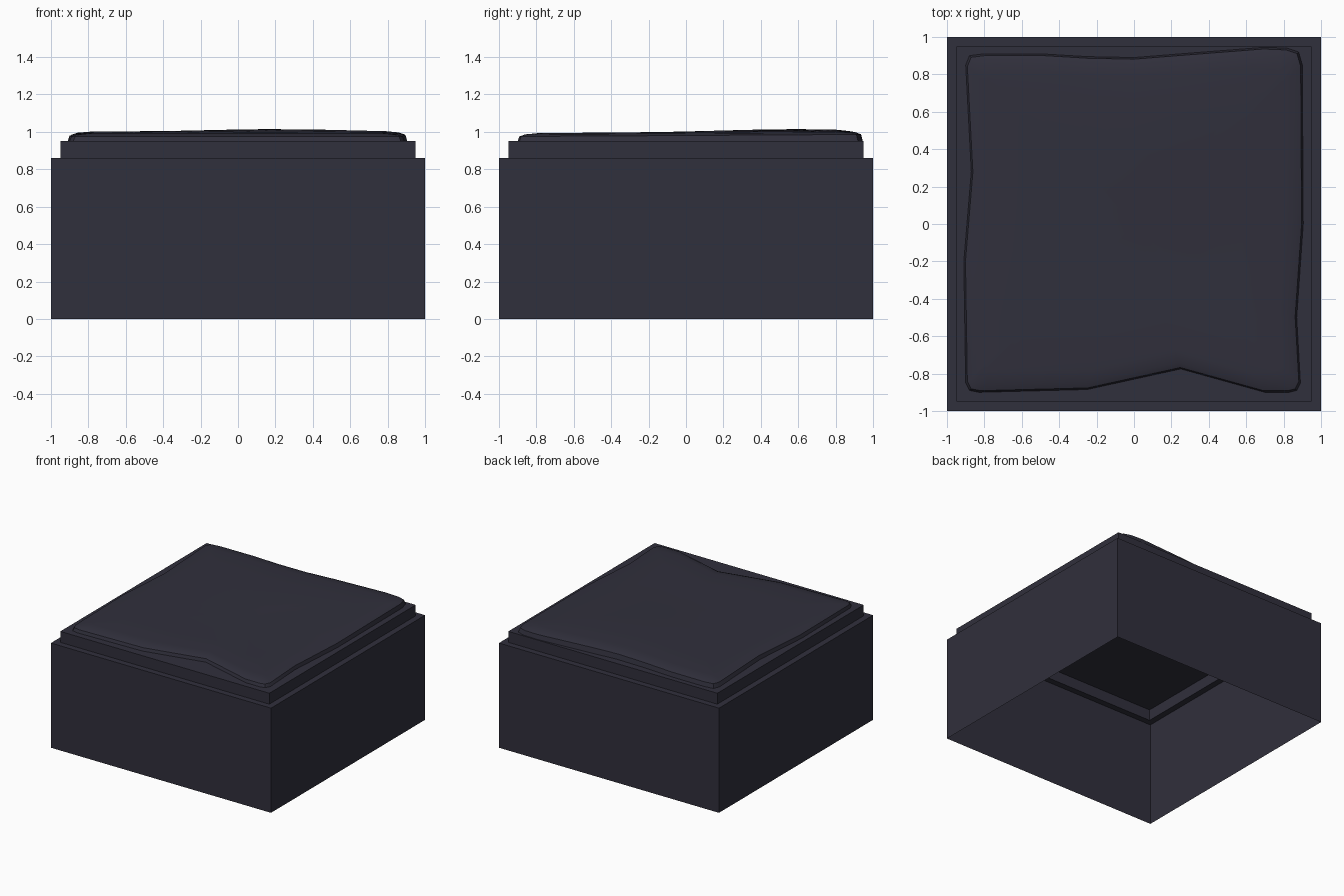
import bpy, bmesh, math

if "Cube" in bpy.data.objects:
    bpy.data.objects.remove(bpy.data.objects["Cube"])

mat = bpy.data.materials.new("dark slate")
mat.diffuse_color = (0.030, 0.029, 0.045, 1)
mat.use_nodes = True
mat.node_tree.nodes["Principled BSDF"].inputs["Base Color"].default_value = mat.diffuse_color


def finish(name, bm, smooth=False):
    bmesh.ops.recalc_face_normals(bm, faces=bm.faces[:])
    me = bpy.data.meshes.new(name)
    bm.to_mesh(me)
    bm.free()
    me.materials.append(mat)
    ob = bpy.data.objects.new(name, me)
    bpy.context.collection.objects.link(ob)
    if smooth:
        bpy.context.view_layer.objects.active = ob
        ob.select_set(True)
        bpy.ops.object.shade_smooth_by_angle(angle=math.radians(30))
        ob.select_set(False)
    return ob


def bridge(bm, a, b):
    n = len(a)
    for i in range(n):
        bm.faces.new((a[i], a[(i + 1) % n], b[(i + 1) % n], b[i]))


# Stepped block: thin shell, open underneath
bm = bmesh.new()
rings = []
for r, z in [(1, 0), (1, 0.86), (0.95, 0.86), (0.95, 0.95)]:
    rings.append([bm.verts.new((sx * r, sy * r, z))
                  for sx, sy in [(-1, -1), (1, -1), (1, 1), (-1, 1)]])
for a, b in zip(rings, rings[1:]):
    bridge(bm, a, b)
bm.faces.new(rings[-1])
finish("stepped_block", bm)

# Uneven worn slab on top
outline = [(-0.88, 0.90), (-0.8, 0.91), (-0.5, 0.91), (-0.25, 0.895), (0, 0.89),
           (0.25, 0.91), (0.7, 0.945), (0.82, 0.94), (0.88, 0.92), (0.9, 0.85),
           (0.905, 0), (0.87, -0.5), (0.89, -0.85), (0.87, -0.89), (0.83, -0.9),
           (0.7, -0.9), (0.25, -0.775), (-0.25, -0.885), (-0.83, -0.9),
           (-0.88, -0.89), (-0.9, -0.85), (-0.91, -0.2), (-0.87, 0.28), (-0.9, 0.85)]


def height(x, y):
    bump = math.exp(-((x - 0.2) ** 2 + (y - 0.55) ** 2) / 0.25)
    return 0.998 + 0.005 * y + 0.014 * bump


bm = bmesh.new()
loops = []
# scale toward the centre, drop below the gently rolling surface
for s, drop in [(1, None), (0.99, 0.018), (0.955, 0.007), (0.88, 0.001),
                (0.65, 0), (0.4, 0), (0.18, 0)]:
    loops.append([bm.verts.new((x * s, y * s,
                  0.951 if drop is None else height(x * s, y * s) - drop))
                  for x, y in outline])
for a, b in zip(loops, loops[1:]):
    bridge(bm, a, b)
centre = bm.verts.new((0, 0, height(0, 0)))
last = loops[-1]
for i in range(len(last)):
    bm.faces.new((last[i], last[(i + 1) % len(last)], centre))
finish("worn_top_slab", bm, smooth=True)
